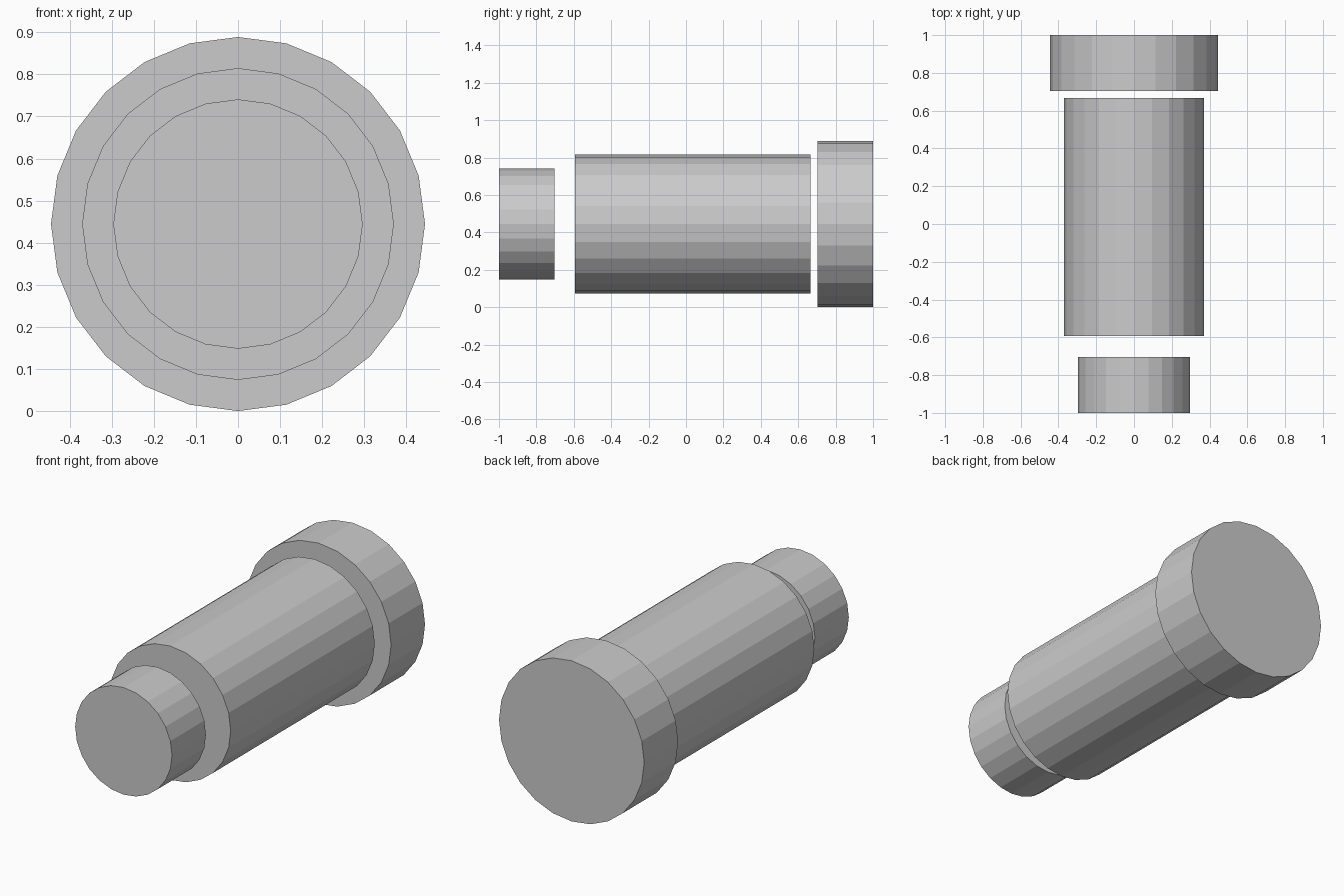
import bpy
import math

cube = bpy.data.objects.get("Cube")
if cube:
    bpy.data.objects.remove(cube, do_unlink=True)

# Plain grey material
GREY = (0.6, 0.6, 0.6, 1.0)
grey = bpy.data.materials.new("light_grey")
grey.use_nodes = True
grey.diffuse_color = GREY
grey.node_tree.nodes["Principled BSDF"].inputs["Base Color"].default_value = GREY

UNIT = 1 / 27          # design module: the whole length is 54 modules
AXIS_HEIGHT = 12 * UNIT


def barrel(name, radius, start, end):
    """Flat-shaded capped cylinder along y, sized in modules."""
    bpy.ops.mesh.primitive_cylinder_add(
        vertices=24, radius=radius * UNIT, depth=(end - start) * UNIT,
        location=(0, (start + end) / 2 * UNIT, AXIS_HEIGHT),
        rotation=(math.pi / 2, 0, 0))
    obj = bpy.context.object
    obj.name = obj.data.name = name
    obj.data.materials.append(grey)
    bpy.ops.object.transform_apply(location=False, rotation=True, scale=True)
    return obj


# Three separate coaxial cylinders, front to back
barrel("front_plug", 8, -27, -19)
barrel("main_body", 10, -16, 18)
barrel("rear_cap", 12, 19, 27)
